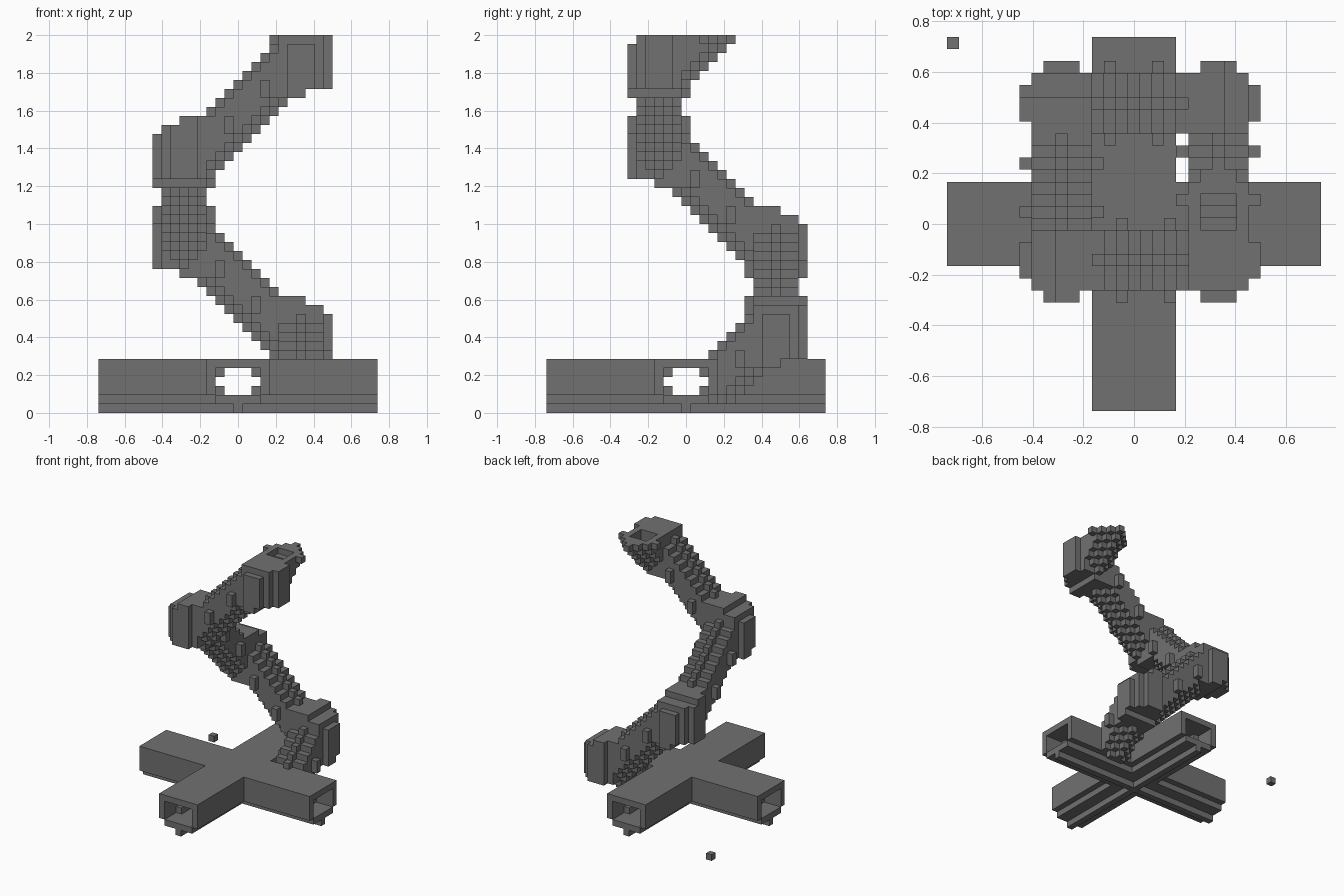
import bpy
import bmesh
from mathutils import Vector

old = bpy.data.objects.get("Cube")
if old:
    bpy.data.objects.remove(old, do_unlink=True)

UNIT = 1 / 21          # edge of one block
TOP = 42               # height in blocks

grey = bpy.data.materials.new("dark_grey")
grey.use_nodes = True
grey.diffuse_color = (0.165, 0.165, 0.165, 1)
grey.node_tree.nodes["Principled BSDF"].inputs["Base Color"].default_value = grey.diffuse_color

AXES = [Vector(a) for a in ((1, 0, 0), (0, 1, 0), (0, 0, 1))]
parts = {}             # part name -> set of block positions
filled = set()


def add_part(name, cells):
    parts[name] = cells - filled
    filled.update(cells)


def build(name, cells):
    """Make one object from the exposed faces of its blocks."""
    bm = bmesh.new()
    corners = {}

    def corner(p):
        key = tuple(round(2 * c) for c in p)
        if key not in corners:
            corners[key] = bm.verts.new(p * UNIT)
        return corners[key]

    for cell in cells:
        centre = Vector(cell) + Vector((0, 0, 0.5))
        for i, axis in enumerate(AXES):
            for sign in (1, -1):
                n = axis * sign
                if tuple(int(c) for c in Vector(cell) + n) in filled:
                    continue
                u, v = AXES[(i + 1) % 3] / 2, AXES[(i + 2) % 3] / 2
                mid = centre + n / 2
                loop = [mid - u - v, mid + u - v, mid + u + v, mid - u + v]
                bm.faces.new([corner(p) for p in loop[::sign]])
    mesh = bpy.data.meshes.new(name)
    bm.to_mesh(mesh)
    bm.free()
    mesh.materials.append(grey)
    bpy.context.collection.objects.link(bpy.data.objects.new(name, mesh))


# Hollow crossed beams with a narrow keel
def in_beam(across, k):
    w = abs(across)
    if k == 0:
        return w == 0
    if k == 1:
        return w <= 2
    return w <= 3


def in_tunnel(along, across, k):
    w = abs(across)
    if w > 2 or k not in (2, 3, 4):
        return False
    return not (w == 2 and k != 3 and 3 <= abs(along) <= 12)


base = set()
for x in range(-15, 16):
    for y in range(-15, 16):
        for k in range(6):
            solid = in_beam(y, k) or in_beam(x, k)
            hollow = in_tunnel(x, y, k) or in_tunnel(y, x, k)
            if solid and not hollow:
                base.add((x, y, k))
add_part("cross_base", base)

# Square spiral: corner positions and the direction leaving each one
corners_xy = [(7, -3), (7, 10), (-6, 10), (-6, -3)]
leaving = [(0, 1), (-1, 0), (0, -1), (1, 0)]


def place(turn, s, t, k):
    """Block at s along the leaving direction, t along the arriving one."""
    (cx, cy), (ox, oy), (ix, iy) = corners_xy[turn % 4], leaving[turn % 4], leaving[turn % 4 - 1]
    return (cx + ox * s + ix * t, cy + oy * s + iy * t, 10 * turn - 5 + k)


def allowed(cell):
    x, y, k = cell
    floor = 6 if abs(y) <= 3 or abs(x) <= 3 else 1
    return floor <= k < TOP


# Bulging corner joints with a pad on each of the two outer sides
for turn in range(1, 5):
    joint = set()
    for s in range(-3, 3):
        for t in range(-2, 4):
            if (s == -3 and abs(t) > 1) or (t == 3 and abs(s) > 1):
                continue
            low = 1 if t > 0 else 0
            high = 8 if s >= 0 else 7
            if s == -3:
                high = 6
            joint.update(place(turn, s, t, k) for k in range(low, high))
    add_part(f"corner_joint_{turn}", {c for c in joint if allowed(c)})

# Climbing hollow tubes: stepped top with a ridge, keeled underside, side studs
for turn in range(5):
    tube = set()
    for s in range(3, 13):
        for w in range(-2, 3):
            ridge = 1 if w == 0 else 0
            for k in range(s - 2 + abs(w), s + 5 + ridge):
                if abs(w) <= 1 and s + 1 <= k < s + 4:
                    continue
                tube.add(place(turn, s, w, k))
    for s in (5, 9):
        for w in (-3, 3):
            tube.update(place(turn, s, w, k) for k in (s + 1, s + 2))
    add_part(f"climbing_tube_{turn}", {c for c in tube if allowed(c)})

# Loose block on the ground
add_part("loose_block", {(-15, 15, 0)})

for part_name, part_cells in parts.items():
    build(part_name, part_cells)
